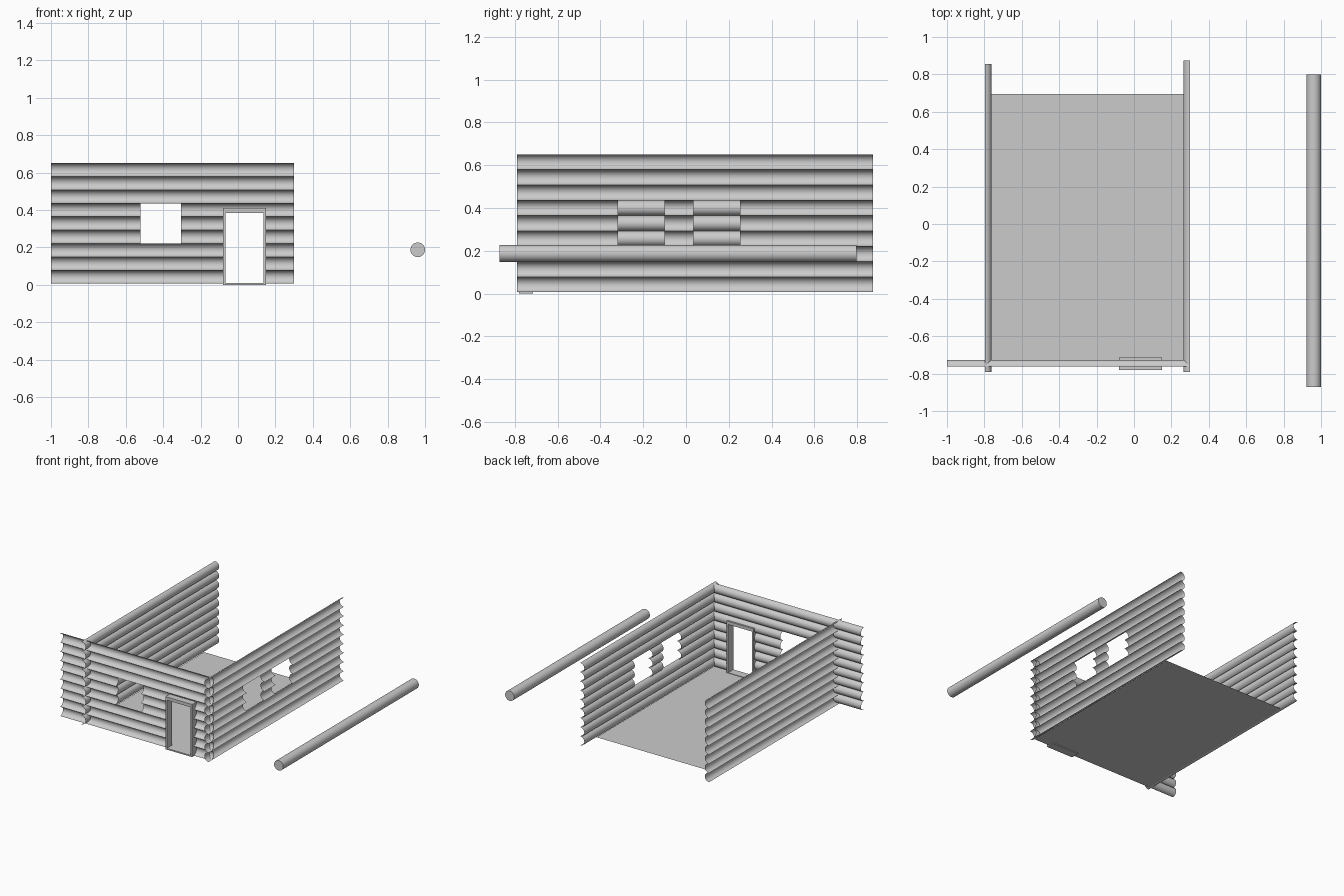
import bpy, bmesh, math

if "Cube" in bpy.data.objects:
    bpy.data.objects.remove(bpy.data.objects["Cube"])

ROWS, Z0, H = 9, 0.006, 0.0716   # log courses, base height, course height
DEPTH, SEG = 0.036, 12           # depth of a half-round course, facets per course


def finish(bm, name, smooth=True):
    me = bpy.data.meshes.new(name)
    bm.to_mesh(me)
    bm.free()
    ob = bpy.data.objects.new(name, me)
    bpy.context.collection.objects.link(ob)
    if smooth:
        bpy.ops.object.select_all(action='DESELECT')
        bpy.context.view_layer.objects.active = ob
        ob.select_set(True)
        bpy.ops.object.shade_smooth_by_angle(angle=math.radians(30))
    return ob


def log_wall(name, start, end, place, flip, holes=()):
    """Stacked half-round courses; holes are (u0, u1, z0, z1); place maps (u, depth, z)."""
    cuts = sorted({start, end, *[u for h in holes for u in h[:2]]})
    bm = bmesh.new()
    for row in range(ROWS):
        mid = Z0 + (row + 0.5) * H
        prof = []
        for i in range(SEG + 1):
            t = math.pi * i / SEG
            prof.append((DEPTH * math.sin(t), mid - H / 2 * math.cos(t)))
        grid = [[bm.verts.new(place(u, d, z)) for u in cuts] for d, z in prof]
        for i in range(SEG):
            zc = (prof[i][1] + prof[i + 1][1]) / 2
            for j in range(len(cuts) - 1):
                uc = (cuts[j] + cuts[j + 1]) / 2
                if any(a < uc < b and c < zc < d for a, b, c, d in holes):
                    continue
                q = [grid[i][j], grid[i][j + 1], grid[i + 1][j + 1], grid[i + 1][j]]
                bm.faces.new(q[::-1] if flip else q)
    bmesh.ops.delete(bm, geom=[v for v in bm.verts if not v.link_faces], context='VERTS')
    return finish(bm, name)


def box(bm, x0, x1, y0, y1, z0, z1):
    vs = bmesh.ops.create_cube(bm, size=1)['verts']
    for v in vs:
        v.co = ((x0 + x1) / 2 + v.co.x * (x1 - x0),
                (y0 + y1) / 2 + v.co.y * (y1 - y0),
                (z0 + z1) / 2 + v.co.z * (z1 - z0))


# Walls: the rounded side of each course faces the room
win_z = (Z0 + 3 * H, Z0 + 6 * H)
log_wall("front_wall", -1.0, 0.30, lambda u, d, z: (u, -0.762 + d, z), False,
         [(-0.522, -0.305, *win_z), (-0.074, 0.144, -1, 0.40)])
log_wall("left_wall", -0.79, 0.855, lambda u, d, z: (-0.797 + d, u, z), True)
log_wall("right_wall", -0.79, 0.875, lambda u, d, z: (0.30 - d, u, z), False,
         [(-0.318, -0.10, *win_z), (0.035, 0.253, *win_z)])

# Floor sheet
bm = bmesh.new()
bm.faces.new([bm.verts.new((x, y, 0.006)) for x, y in
              ((-0.78, -0.762), (0.285, -0.762), (0.285, 0.695), (-0.78, 0.695))])
finish(bm, "floor", False)

# Door frame: two posts, header and sill
bm = bmesh.new()
Y = (-0.78, -0.715)
box(bm, -0.08, -0.068, *Y, 0, 0.41)
box(bm, 0.137, 0.15, *Y, 0, 0.41)
box(bm, -0.068, 0.137, *Y, 0.385, 0.41)
box(bm, -0.068, 0.137, *Y, 0, 0.01)
finish(bm, "door_frame", False)

# Loose log lying beside the cabin
bpy.ops.mesh.primitive_cylinder_add(vertices=32, radius=0.039, depth=1.67,
                                    location=(0.961, -0.037, 0.187),
                                    rotation=(math.pi / 2, 0, 0))
bpy.context.object.name = "loose_log"
bpy.ops.object.shade_smooth_by_angle(angle=math.radians(30))
